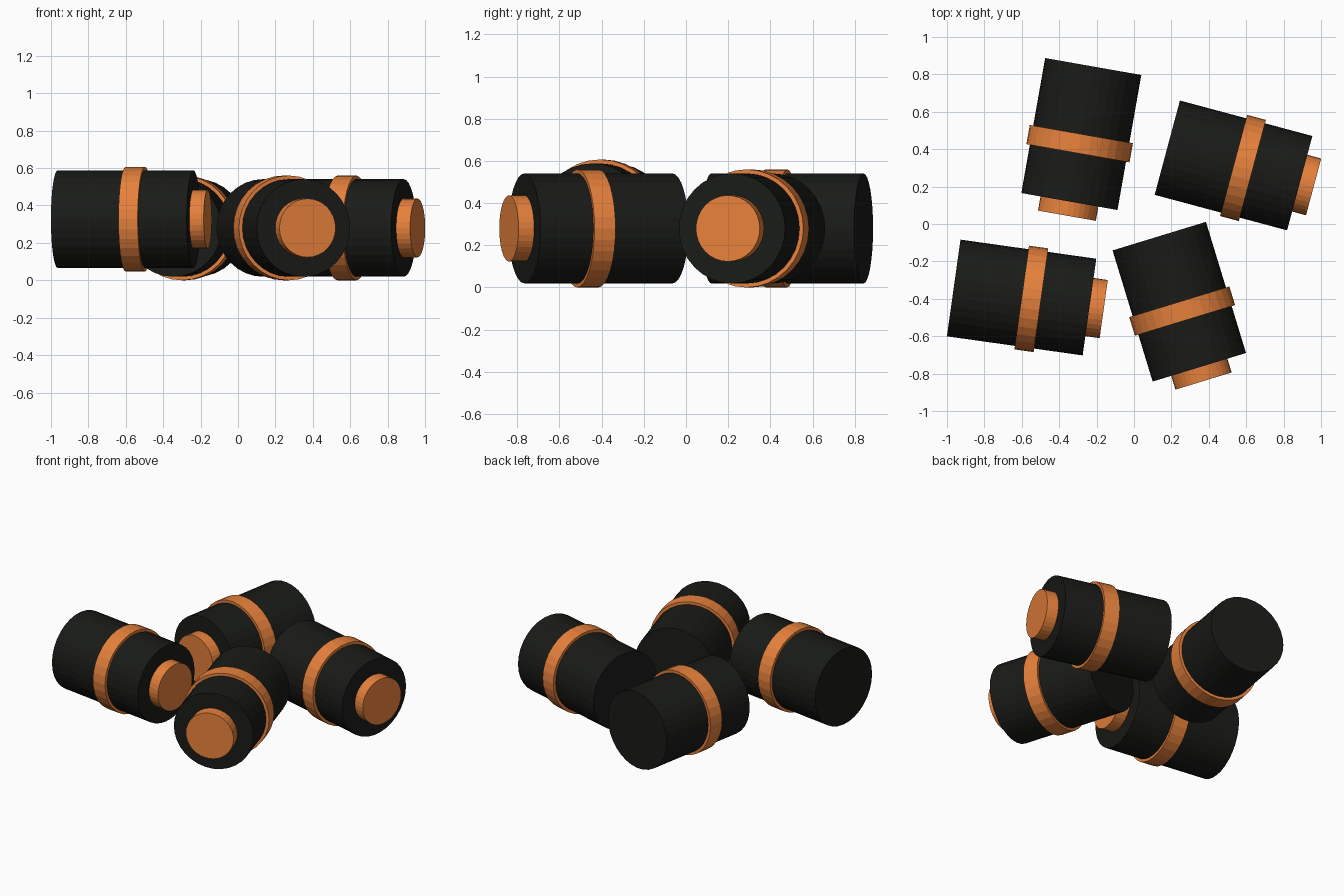
import bpy
from math import radians, cos, sin, pi

if "Cube" in bpy.data.objects:
    bpy.data.objects.remove(bpy.data.objects["Cube"])

SIDES = 32


def material(name, color):
    m = bpy.data.materials.new(name)
    m.diffuse_color = color
    m.use_nodes = True
    m.node_tree.nodes["Principled BSDF"].inputs["Base Color"].default_value = m.diffuse_color
    return m


black = material("black_casing", (0.010, 0.011, 0.009, 1))
orange = material("orange_trim", (0.80, 0.22, 0.045, 1))


def disc(name, back, angle, start, end, radius, mat):
    """Cylinder lying flat, between two distances along the axis from the back centre."""
    mid = (start + end) / 2
    bpy.ops.mesh.primitive_cylinder_add(
        vertices=SIDES, radius=radius, depth=end - start,
        location=(back[0] + mid * cos(angle), back[1] + mid * sin(angle), back[2]),
        rotation=(0, pi / 2, angle))
    ob = bpy.context.object
    ob.name = name
    ob.data.materials.append(mat)


def canister(label, back, degrees):
    a = radians(degrees)
    # main barrel
    disc(label + "_body", back, a, 0, 0.733, 0.261, black)
    # raised band round the middle
    disc(label + "_band", back, a, 0.367, 0.471, 0.280, orange)
    # end cap, sunk slightly into the barrel
    disc(label + "_cap", back, a, 0.70, 0.81, 0.157, orange)


# four scattered canisters: centre of the back end, heading
canister("back_left_canister", (-0.218, 0.842, 0.28), -100)
canister("right_canister", (0.178, 0.408, 0.28), -15)
canister("front_left_canister", (-0.964, -0.342, 0.327), -8)
canister("front_right_canister", (0.135, -0.065, 0.28), -73)
